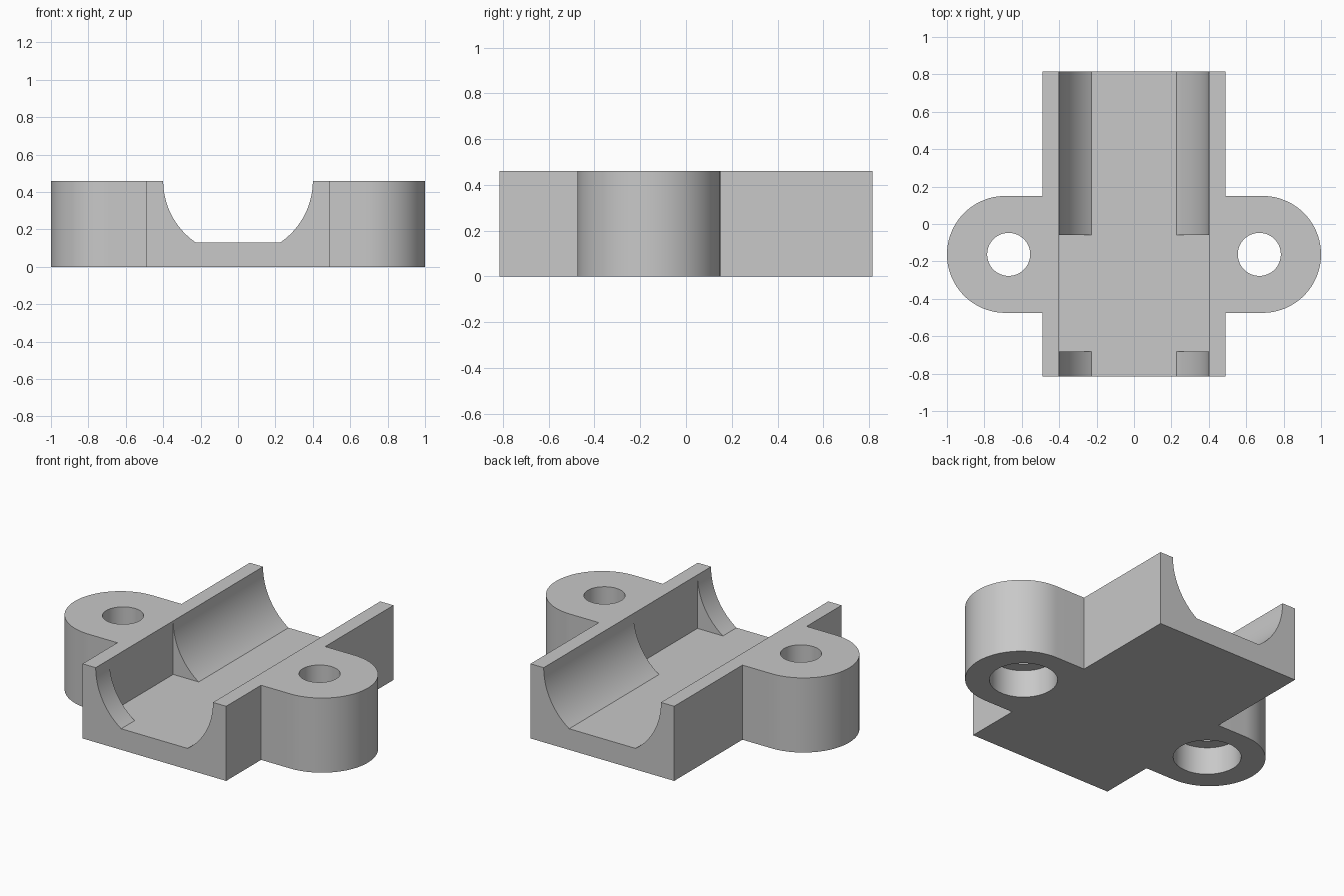
import bpy, bmesh, math
from mathutils import Vector

if "Cube" in bpy.data.objects:
    bpy.data.objects.remove(bpy.data.objects["Cube"])

H, FLOOR = 0.46, 0.13            # block height, groove floor height
HALF_W, HALF_L = 0.49, 0.815     # half width and half length of the block
LUG_Y, LUG_R, LUG_X = -0.1625, 0.3125, 0.6875
HOLE_X = 0.67


def prism(name, points, offset):
    """Extrude a closed planar outline along an offset vector."""
    bm = bmesh.new()
    face = bm.faces.new([bm.verts.new(p) for p in points])
    ext = bmesh.ops.extrude_face_region(bm, geom=[face])
    moved = [v for v in ext["geom"] if isinstance(v, bmesh.types.BMVert)]
    bmesh.ops.translate(bm, verts=moved, vec=Vector(offset))
    bmesh.ops.recalc_face_normals(bm, faces=bm.faces[:])
    mesh = bpy.data.meshes.new(name)
    bm.to_mesh(mesh)
    bm.free()
    obj = bpy.data.objects.new(name, mesh)
    bpy.context.collection.objects.link(obj)
    return obj


def arc(cx, cy, r, start, end, n):
    """Points along an arc, angles in degrees."""
    angles = [math.radians(start + (end - start) * i / n) for i in range(n + 1)]
    return [(cx + r * math.cos(a), cy + r * math.sin(a)) for a in angles]


def cylinder(name, x, r, z0, z1):
    ring = arc(x, LUG_Y, r, 0, 360, 64)[:-1]
    return prism(name, [(px, py, z0) for px, py in ring], (0, 0, z1 - z0))


def cut(target, cutter):
    """Subtract a cutter and discard it."""
    mod = target.modifiers.new("cut", "BOOLEAN")
    mod.operation = "DIFFERENCE"
    mod.solver = "EXACT"
    mod.object = cutter
    bpy.context.view_layer.objects.active = target
    bpy.ops.object.modifier_apply(modifier=mod.name)
    bpy.data.objects.remove(cutter, do_unlink=True)


# Block with a rounded mounting lug on each side, as one outline
right = [(HALF_W, -HALF_L), (HALF_W, LUG_Y - LUG_R)]
right += arc(LUG_X, LUG_Y, LUG_R, -90, 90, 48)
right += [(HALF_W, LUG_Y + LUG_R), (HALF_W, HALF_L)]
outline = right + [(-x, y) for x, y in reversed(right)]
block = prism("mounting_block", [(x, y, 0) for x, y in outline], (0, 0, H))

# Round groove with a flat floor, along the full length
groove_r = 0.40
floor_angle = math.degrees(math.asin((H - FLOOR) / groove_r))
side = arc(0, H, groove_r, 0, -floor_angle, 24)
side[-1] = (side[-1][0], FLOOR)
profile = [(groove_r, H + 0.2)] + side
profile += [(-x, z) for x, z in reversed(profile)]
cut(block, prism("groove_cutter", [(x, -1, z) for x, z in profile], (0, 2, 0)))

# Square-sided pocket in the front part of the groove
pocket = [(-0.4, -0.683), (0.4, -0.683), (0.4, -0.06), (-0.4, -0.06)]
cut(block, prism("pocket_cutter", [(x, y, FLOOR) for x, y in pocket], (0, 0, 0.6)))

# Bolt holes, wider from below
for s in (-1, 1):
    cut(block, cylinder("bolt_cutter", s * HOLE_X, 0.115, -0.1, H + 0.1))
    cut(block, cylinder("recess_cutter", s * HOLE_X, 0.19, -0.1, 0.17))

# Material and shading
grey = bpy.data.materials.new("grey")
grey.diffuse_color = (0.58, 0.58, 0.58, 1)
grey.use_nodes = True
grey.node_tree.nodes["Principled BSDF"].inputs["Base Color"].default_value = grey.diffuse_color
block.data.materials.clear()
block.data.materials.append(grey)
bpy.ops.object.select_all(action="DESELECT")
block.select_set(True)
bpy.context.view_layer.objects.active = block
bpy.ops.object.shade_smooth_by_angle(angle=math.radians(30))
